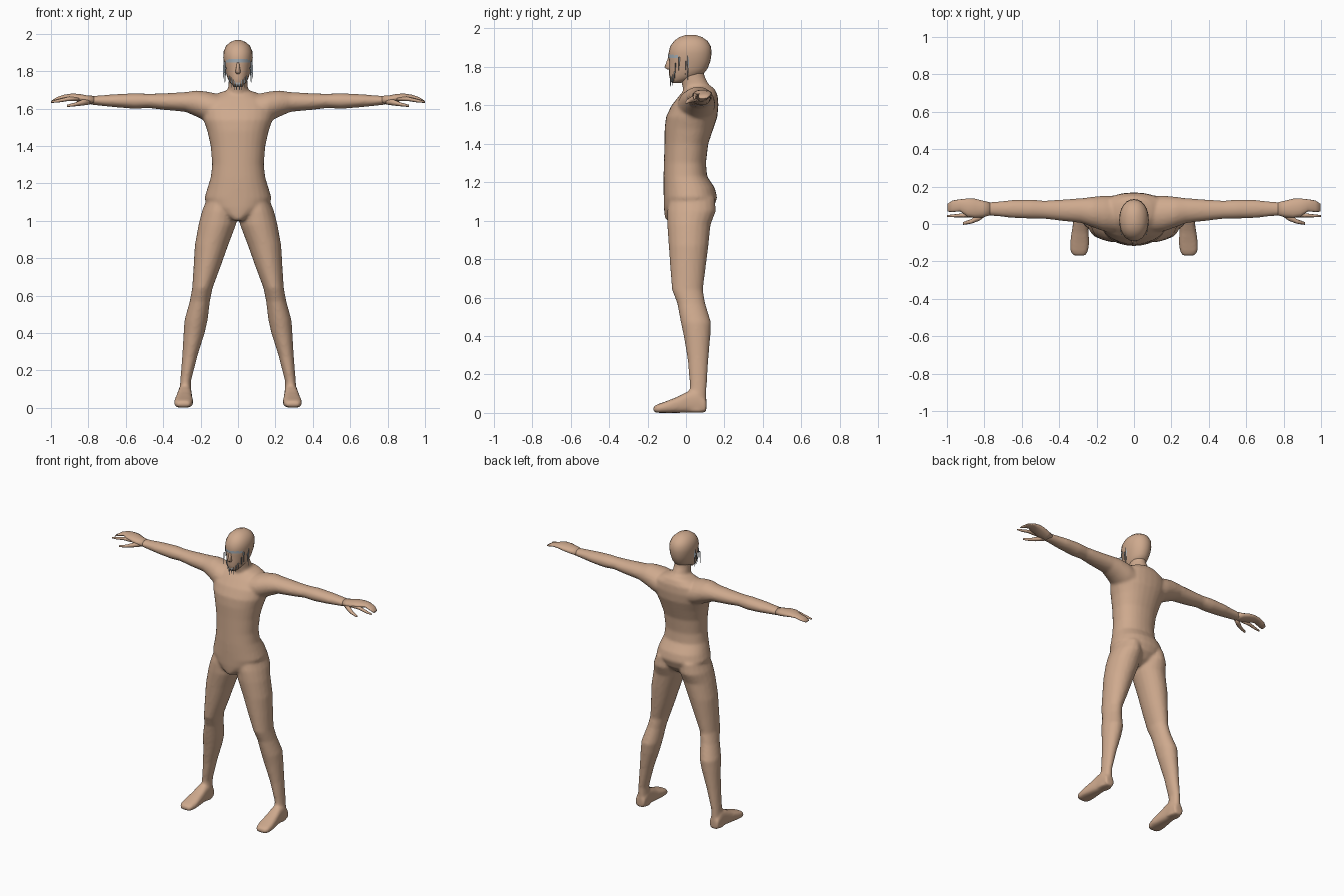
import bpy, bmesh, math


def material(name, rgb):
    m = bpy.data.materials.new(name)
    m.diffuse_color = (*rgb, 1)
    return m


SKIN = material("skin", (0.62, 0.40, 0.27))
GREY = material("grey hair", (0.36, 0.41, 0.45))


def loft(bm, axis, rings, n=20, power=2.0, flip=1):
    """Skin rounded rings (position, u0, u1, v0, v1) along an axis; flip=-1 mirrors in x."""
    loops = []
    for p, u0, u1, v0, v1 in rings:
        loop = []
        for i in range(n):
            a = 2 * math.pi * i / n
            c, s = math.cos(a), math.sin(a)
            u = (u0 + u1) / 2 + (u1 - u0) / 2 * math.copysign(abs(c) ** (2 / power), c)
            v = (v0 + v1) / 2 + (v1 - v0) / 2 * math.copysign(abs(s) ** (2 / power), s)
            x, y, z = {'X': (p, u, v), 'Y': (u, p, v), 'Z': (u, v, p)}[axis]
            loop.append(bm.verts.new((x * flip, y, z)))
        loops.append(loop)
    for a, b in zip(loops, loops[1:]):
        for i in range(n):
            j = (i + 1) % n
            bm.faces.new((a[i], a[j], b[j], b[i]))
    bm.faces.new(loops[0])
    bm.faces.new(loops[-1])


def finish(bm, name, mat, smooth=True):
    bmesh.ops.recalc_face_normals(bm, faces=bm.faces)
    for f in bm.faces:
        f.smooth = smooth
    me = bpy.data.meshes.new(name)
    bm.to_mesh(me)
    bm.free()
    me.materials.append(mat)
    ob = bpy.data.objects.new(name, me)
    bpy.context.collection.objects.link(ob)
    return ob


# Body: torso, neck, limbs and feet fused into one skin
body = bmesh.new()
torso = [(1.00, .03, -.105, .06), (1.03, .09, -.112, .11), (1.07, .155, -.115, .145),
         (1.12, .180, -.116, .163), (1.17, .165, -.117, .150), (1.23, .146, -.117, .110),
         (1.30, .138, -.115, .104), (1.40, .146, -.112, .116), (1.48, .164, -.111, .143),
         (1.54, .185, -.104, .163), (1.60, .195, -.075, .169), (1.65, .17, -.035, .165),
         (1.685, .10, -.005, .150), (1.70, .05, .01, .13)]
loft(body, 'Z', [(z, -w, w, a, b) for z, w, a, b in torso], 28, 2.2)
neck = [(1.62, .085, -.02, .155), (1.68, .065, -.015, .14), (1.71, .053, -.022, .118),
        (1.75, .050, -.03, .097), (1.80, .050, -.03, .09)]
loft(body, 'Z', [(z, -w, w, a, b) for z, w, a, b in neck])

leg = [(1.12, .02, .165, -.085, .150), (1.05, .006, .193, -.098, .156),
       (.98, .010, .211, -.098, .128), (.87, .052, .231, -.090, .117),
       (.75, .095, .238, -.082, .102), (.64, .136, .245, -.073, .088),
       (.57, .150, .258, -.046, .100), (.47, .162, .286, -.027, .131),
       (.40, .178, .291, -.012, .127), (.28, .216, .298, .008, .117),
       (.14, .252, .309, .020, .108), (.07, .250, .315, .012, .107),
       (.004, .246, .322, .0, .106)]
foot = [(.106, .252, .318, .002, .07), (.06, .246, .322, .0, .12),
        (.01, .246, .325, .0, .112), (-.04, .243, .333, .0, .086),
        (-.10, .239, .342, .0, .062), (-.145, .245, .342, .0, .046),
        (-.17, .258, .325, .004, .034)]
arm = [(.08, -.05, .150, 1.50, 1.672), (.16, -.04, .152, 1.525, 1.690),
       (.22, -.018, .146, 1.555, 1.697), (.28, .005, .138, 1.582, 1.688),
       (.40, .018, .130, 1.593, 1.681), (.48, .028, .125, 1.603, 1.679),
       (.55, .028, .131, 1.598, 1.682), (.65, .032, .129, 1.606, 1.677),
       (.74, .042, .119, 1.615, 1.670), (.80, .046, .116, 1.622, 1.666)]
for side in (1, -1):
    loft(body, 'Z', leg, flip=side)
    loft(body, 'Y', foot, power=2.8, flip=side)
    loft(body, 'X', arm, flip=side)
ob = finish(body, "body", SKIN)
rm = ob.modifiers.new("fuse", 'REMESH')
rm.mode = 'VOXEL'
rm.voxel_size = 0.009
rm.use_smooth_shade = True
sm = ob.modifiers.new("soften", 'SMOOTH')
sm.factor = 0.5
sm.iterations = 6

# Hands: palm, fused outer fingers, index finger, thumb
for side, label in ((1, "left"), (-1, "right")):
    h = bmesh.new()
    loft(h, 'X', [(.77, .046, .116, 1.620, 1.668), (.81, .036, .125, 1.626, 1.671),
                  (.85, .034, .135, 1.635, 1.679), (.89, .040, .136, 1.645, 1.680),
                  (.93, .068, .132, 1.649, 1.674), (.97, .064, .126, 1.640, 1.660),
                  (.997, .066, .108, 1.632, 1.642)], 14, flip=side)
    loft(h, 'X', [(.85, .034, .070, 1.640, 1.670), (.91, .036, .058, 1.640, 1.662),
                  (.96, .036, .052, 1.632, 1.650), (.999, .038, .048, 1.630, 1.640)], 8, flip=side)
    loft(h, 'X', [(.79, .044, .075, 1.622, 1.652), (.83, .016, .055, 1.616, 1.648),
                  (.87, .002, .026, 1.612, 1.632), (.915, -.005, .010, 1.608, 1.620)], 8, flip=side)
    finish(h, label + "_hand", SKIN)

# Head
bm = bmesh.new()
head = [(1.715, .022, -.072, -.03), (1.735, .040, -.083, .02), (1.76, .055, -.088, .088),
        (1.79, .064, -.088, .112), (1.83, .073, -.088, .127), (1.87, .079, -.091, .133),
        (1.905, .077, -.083, .130), (1.935, .064, -.062, .112), (1.955, .042, -.034, .083),
        (1.966, .014, .0, .05)]
loft(bm, 'Z', [(z, -w, w, a, b) for z, w, a, b in head], 24, 2.15)
finish(bm, "head", SKIN)

# Nose
bm = bmesh.new()
loft(bm, 'Z', [(1.785, -.010, .010, -.095, -.07), (1.797, -.014, .014, -.112, -.07),
               (1.825, -.009, .009, -.102, -.07), (1.853, -.006, .006, -.091, -.07)], 8)
finish(bm, "nose", SKIN)

# Brow band: a thin strip wrapped around the face at eye level
bm = bmesh.new()
rows = []
for k in range(-7, 8):
    a = math.radians(k * 8)
    x, y = .079 * math.sin(a), .021 - .114 * math.cos(a)
    rows.append([bm.verts.new((x, y, z)) for z in (1.847, 1.864)])
for a, b in zip(rows, rows[1:]):
    bm.faces.new((a[0], b[0], b[1], a[1]))
finish(bm, "brow_band", GREY)

# Hair and beard: thin tapered strands (x, y, top, tip, width)
strands = [(.072, .012, 1.86, 1.715, .012), (.076, .0, 1.83, 1.76, .008),
           (.070, -.035, 1.85, 1.77, .010), (.066, -.055, 1.82, 1.735, .008),
           (.032, -.068, 1.765, 1.700, .010), (.018, -.077, 1.755, 1.690, .010),
           (.006, -.080, 1.740, 1.685, .009), (.045, -.060, 1.775, 1.725, .009)]
bm = bmesh.new()
for x, y, top, tip, w in strands:
    for s in (1, -1):
        base = [bm.verts.new((s * (x + dx), y + dy, top))
                for dx, dy in ((-w / 2, -w / 3), (w / 2, -w / 3), (0, w / 2))]
        end = bm.verts.new((s * (x + .003), y - .004, tip))
        bm.faces.new(base)
        for i in range(3):
            bm.faces.new((base[i], base[(i + 1) % 3], end))
finish(bm, "hair_strands", GREY, False)
